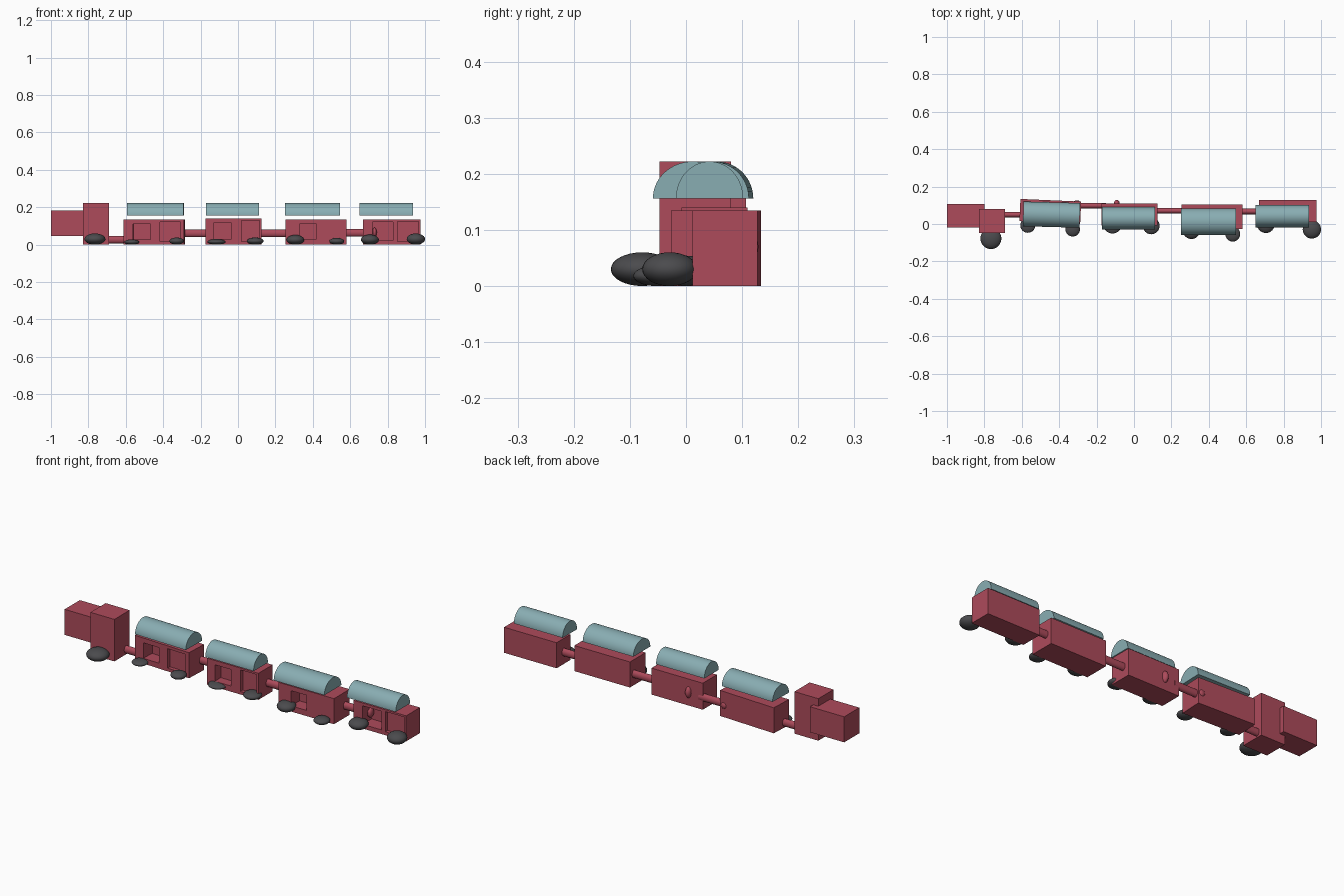
import bpy, math
from mathutils import Matrix, Vector

if "Cube" in bpy.data.objects:
    bpy.data.objects.remove(bpy.data.objects["Cube"])


def material(name, rgb):
    m = bpy.data.materials.new(name)
    m.diffuse_color = (*rgb, 1)
    m.use_nodes = True
    m.node_tree.nodes["Principled BSDF"].inputs["Base Color"].default_value = m.diffuse_color
    return m


RED = material("red", (0.42, 0.07, 0.105))
TEAL = material("teal", (0.25, 0.42, 0.45))
DARK = material("dark", (0.07, 0.07, 0.075))


def finish(name, mat, smooth=False):
    o = bpy.context.object
    o.name = name
    o.data.materials.append(mat)
    bpy.ops.object.transform_apply(location=True, rotation=True, scale=True)
    if smooth:
        bpy.ops.object.shade_smooth_by_angle(angle=math.radians(40))
    return o


def box(name, x, y, z, mat=RED):
    bpy.ops.mesh.primitive_cube_add(size=1)
    o = bpy.context.object
    o.scale = (x[1] - x[0], y[1] - y[0], z[1] - z[0])
    o.location = (sum(x) / 2, sum(y) / 2, sum(z) / 2)
    return finish(name, mat)


def ball(name, loc, radii, mat):
    bpy.ops.mesh.primitive_uv_sphere_add(segments=32, ring_count=16, radius=1, location=loc)
    bpy.context.object.scale = radii
    return finish(name, mat, True)


def rod(name, x, y, z, r=0.02):
    bpy.ops.mesh.primitive_cylinder_add(vertices=24, radius=1, depth=1,
                                        location=(sum(x) / 2, y, z), rotation=(0, math.pi / 2, 0))
    bpy.context.object.scale = (r, r * 0.75, x[1] - x[0])
    return finish(name, RED, True)


def roof(name, x, y, ry, z0=0.156, h=0.066, n=32):
    # solid half cylinder lying along x
    arc = [(y + ry * math.cos(math.pi * i / n), z0 + h * math.sin(math.pi * i / n)) for i in range(n + 1)]
    k = n + 1
    verts = [(px, a, b) for px in x for a, b in arc]
    faces = [(i, (i + 1) % k, k + (i + 1) % k, k + i) for i in range(k)]
    faces += [tuple(reversed(range(k))), tuple(range(k, 2 * k))]
    me = bpy.data.meshes.new(name)
    me.from_pydata(verts, [], faces)
    o = bpy.data.objects.new(name, me)
    bpy.context.collection.objects.link(o)
    bpy.ops.object.select_all(action='DESELECT')
    o.select_set(True)
    bpy.context.view_layer.objects.active = o
    return finish(name, TEAL, True)


def turn(o, centre, deg):
    c = Vector((*centre, 0))
    o.data.transform(Matrix.Translation(c) @ Matrix.Rotation(math.radians(deg), 4, 'Z') @ Matrix.Translation(-c))


# engine: hood and cab
box("engine_hood", (-1, -0.80), (-0.02, 0.107), (0.047, 0.182))
box("engine_cab", (-0.83, -0.69), (-0.047, 0.08), (0, 0.222))

# wagons: x, y, height, turn, recesses (x0, x1, z0, z1, depth), roof (x, y centre, half width)
wagons = [
    ((-0.61, -0.285), (0.008, 0.127), 0.135, -2.5,
     [(-0.56, -0.465, 0.028, 0.11, 0.07), (-0.415, -0.305, 0.017, 0.12, 0.02)],
     ((-0.592, -0.29), 0.05, 0.066)),
    ((-0.175, 0.125), (-0.008, 0.11), 0.14, 0,
     [(-0.13, -0.035, 0.03, 0.117, 0.05), (0.02, 0.115, 0.016, 0.13, 0.02)],
     ((-0.17, 0.112), 0.03, 0.06)),
    ((0.255, 0.58), (-0.027, 0.104), 0.135, 0,
     [(0.33, 0.42, 0.03, 0.11, 0.07)],
     ((0.25, 0.546), 0.012, 0.071)),
    ((0.668, 0.975), (0.012, 0.127), 0.135, 0,
     [(0.72, 0.83, 0.022, 0.12, 0.075), (0.853, 0.965, 0.018, 0.125, 0.02)],
     ((0.65, 0.935), 0.042, 0.06)),
]
for i, (x, y, h, deg, cuts, (rx, rc, rw)) in enumerate(wagons, 1):
    centre = (sum(x) / 2, sum(y) / 2)
    body = box(f"wagon_body_{i}", x, y, (0, h))
    turn(body, centre, deg)
    # window and door recesses in the front side
    for x0, x1, z0, z1, d in cuts:
        cutter = box("recess_cutter", (x0, x1), (y[0] - 0.05, y[0] + d), (z0, z1))
        turn(cutter, centre, deg)
        cutter.hide_render = True
        mod = body.modifiers.new("recess", 'BOOLEAN')
        mod.object, mod.operation, mod.solver = cutter, 'DIFFERENCE', 'EXACT'
        bpy.context.view_layer.objects.active = body
        bpy.ops.object.modifier_apply(modifier=mod.name)
        bpy.data.objects.remove(cutter)
    top = roof(f"wagon_roof_{i}", rx, rc, rw)
    turn(top, (sum(rx) / 2, rc), deg * 0.6)

# couplings between wagons
for i, (x, y, z) in enumerate([((-0.71, -0.59), 0.05, 0.027), ((-0.31, -0.15), 0.098, 0.06),
                               ((0.10, 0.28), 0.071, 0.06), ((0.56, 0.73), 0.067, 0.063)], 1):
    rod(f"coupling_{i}", x, y, z)
ball("coupling_knob_1", (-0.305, 0.107, 0.06), (0.022, 0.02, 0.022), RED)
ball("coupling_knob_2", (0.73, 0.067, 0.066), (0.012, 0.02, 0.025), RED)

# knob on the back of the second wagon
ball("back_knob", (-0.092, 0.107, 0.07), (0.016, 0.022, 0.03), RED)

# flattened wheels: x, y, radius, half height
for i, (x, y, r, h) in enumerate([
        (-0.765, -0.078, 0.056, 0.03), (-0.568, -0.007, 0.04, 0.014), (-0.328, -0.028, 0.039, 0.019),
        (-0.115, -0.003, 0.048, 0.015), (0.092, -0.01, 0.045, 0.019), (0.307, -0.033, 0.047, 0.026),
        (0.528, -0.054, 0.04, 0.018), (0.705, 0.0, 0.048, 0.027), (0.951, -0.029, 0.049, 0.03)], 1):
    ball(f"wheel_{i}", (x, y, h), (r, r, h), DARK)
